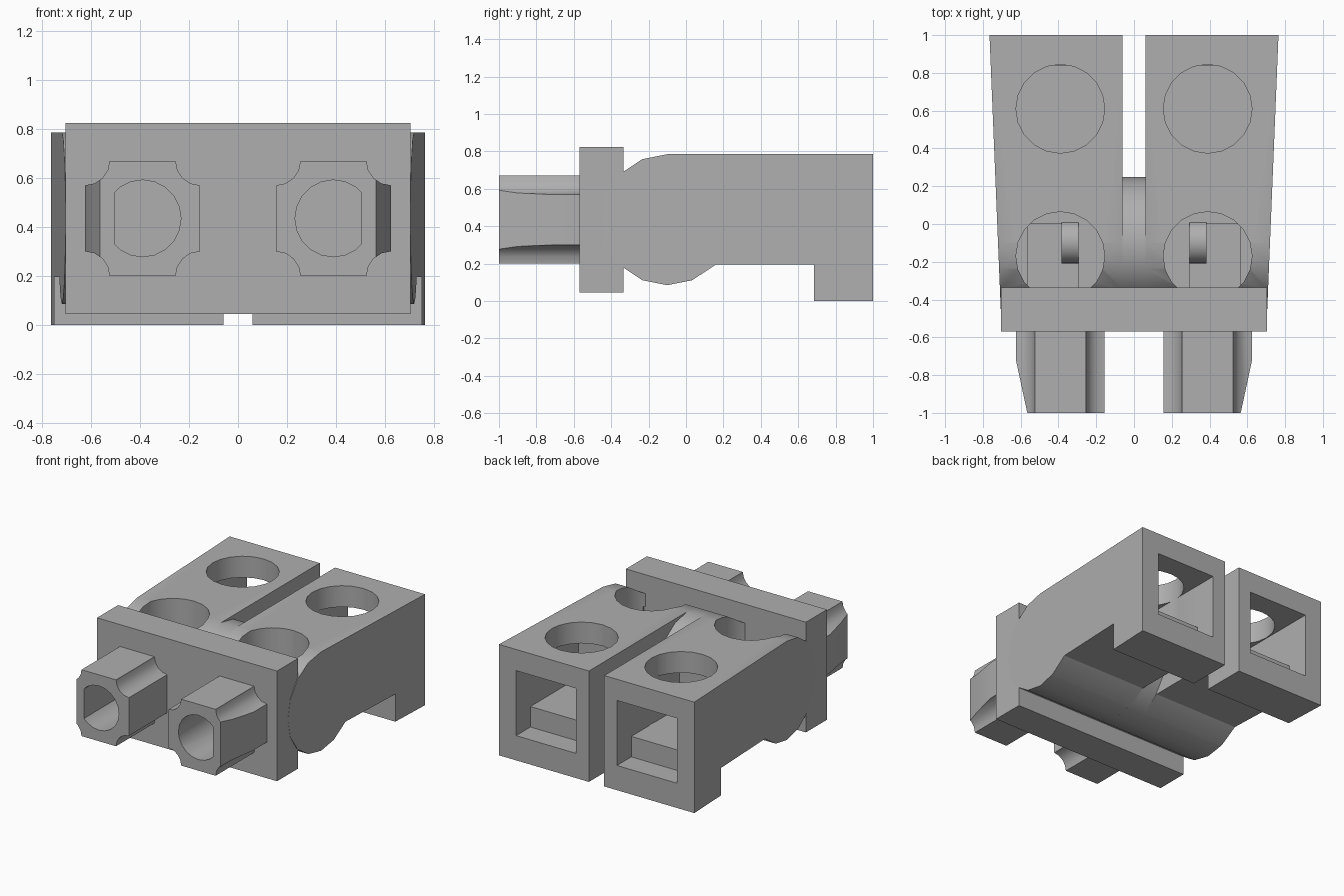
import bpy, bmesh, math
from mathutils import Matrix, Vector

if "Cube" in bpy.data.objects:
    bpy.data.objects.remove(bpy.data.objects["Cube"])

grey = bpy.data.materials.new("plain_grey")
grey.use_nodes = True
grey.diffuse_color = (0.43, 0.43, 0.43, 1)
grey.node_tree.nodes["Principled BSDF"].inputs["Base Color"].default_value = (0.43, 0.43, 0.43, 1)

AXIS_Y, AXIS_Z, RADIUS = -0.10, 0.435, 0.35
PORT_X = 0.39


def finish(name, bm):
    bmesh.ops.recalc_face_normals(bm, faces=bm.faces)
    mesh = bpy.data.meshes.new(name)
    bm.to_mesh(mesh)
    bm.free()
    mesh.materials.append(grey)
    ob = bpy.data.objects.new(name, mesh)
    bpy.context.collection.objects.link(ob)
    return ob


def box(name, x, y, z):
    bm = bmesh.new()
    bmesh.ops.create_cube(bm, size=1)
    for v in bm.verts:
        v.co = Vector([r[0] if c < 0 else r[1] for c, r in zip(v.co, (x, y, z))])
    return finish(name, bm)


def cylinder(name, centre, r, depth, axis, sides):
    bm = bmesh.new()
    turn = {"X": Matrix.Rotation(math.pi / 2, 4, "Y"),
            "Y": Matrix.Rotation(math.pi / 2, 4, "X"), "Z": Matrix()}[axis]
    bmesh.ops.create_cone(bm, cap_ends=True, segments=sides, radius1=r, radius2=r,
                          depth=depth, matrix=Matrix.Translation(centre) @ turn)
    return finish(name, bm)


def prism(name, points, start, end, place):
    """Extrude a 2D outline between two values; place maps (u, v, w) to a position."""
    bm = bmesh.new()
    rings = [[bm.verts.new(place(u, v, w)) for u, v in points] for w in (start, end)]
    bm.faces.new(rings[0])
    bm.faces.new(rings[1][::-1])
    n = len(points)
    for i in range(n):
        j = (i + 1) % n
        bm.faces.new((rings[0][i], rings[0][j], rings[1][j], rings[1][i]))
    return finish(name, bm)


def boolean(ob, cutter, operation="DIFFERENCE"):
    mod = ob.modifiers.new("cut", "BOOLEAN")
    mod.operation, mod.object, mod.solver = operation, cutter, "EXACT"
    bpy.context.view_layer.objects.active = ob
    bpy.ops.object.modifier_apply(modifier="cut")
    bpy.data.objects.remove(cutter)


def smooth(ob):
    bpy.ops.object.select_all(action="DESELECT")
    ob.select_set(True)
    bpy.context.view_layer.objects.active = ob
    bpy.ops.object.shade_smooth_by_angle(angle=math.radians(30))


def mirrored(ob, name):
    mesh = ob.data.copy()
    mesh.transform(Matrix.Scale(-1, 4, (1, 0, 0)))
    mesh.flip_normals()
    copy = bpy.data.objects.new(name, mesh)
    bpy.context.collection.objects.link(copy)
    smooth(ob)
    smooth(copy)


# Clamp housing: round nose, flat top, stepped foot, slightly flared outer wall
nose = [(AXIS_Y - RADIUS * math.sin(math.radians(22.5 * i)),
         AXIS_Z + RADIUS * math.cos(math.radians(22.5 * i))) for i in range(10)]
nose += [(0.034, 0.112), (0.16, 0.195)]
profile = [(1, 0.785)] + nose[:9] + nose[10:] + [(0.685, 0.195), (0.685, 0), (1, 0)]


def outer_wall(y):
    return 0.765 - 0.041 * (1 - y)


housing = prism("left_housing", profile, 0, 1,
                lambda y, z, w: (0.06 + w * (outer_wall(y) - 0.06), y, z))

# Wire entry from the back, with a raised inner floor
boolean(housing, box("cutter", (0.16, 0.63), (0.84, 1.1), (0.175, 0.635)))
boolean(housing, box("cutter", (0.16, 0.63), (0.30, 0.85), (0.32, 0.635)))
# Rear screw well
boolean(housing, cylinder("cutter", (PORT_X, 0.61, 0.62), 0.235, 0.6, "Z", 20))
# Front screw well with its rounded pocket
boolean(housing, cylinder("cutter", (PORT_X, -0.17, 0.70), 0.235, 0.5, "Z", 20))
boolean(housing, box("cutter", (0.295, 0.565), (-0.36, 0.0), (0.30, 0.6)))
mirrored(housing, "right_housing")

# Pivot lug inside the front well
lug = cylinder("left_lug", (0.34, AXIS_Y + 0.005, 0.40), 0.115, 0.09, "X", 24)
mirrored(lug, "right_lug")

# Barrel joining the two housings
smooth(cylinder("centre_barrel", (0, AXIS_Y, AXIS_Z), RADIUS, 0.14, "X", 16))

# Flange plate
box("flange_plate", (-0.705, 0.705), (-0.57, -0.335), (0.045, 0.825))

# Snout outline: square with scooped corners
HALF, SCOOP = 0.235, 0.1
outline = []
for k in range(4):
    corner = math.radians(45 + 90 * k)
    cx = math.copysign(HALF, math.cos(corner))
    cz = math.copysign(HALF, math.sin(corner))
    for step in (-1, -0.5, 0, 0.5, 1):
        a = corner + math.pi - step * math.pi / 4
        outline.append((PORT_X + cx + SCOOP * math.cos(a), AXIS_Z + cz + SCOOP * math.sin(a)))
snout = prism("left_snout", outline, -1, -0.56, lambda x, z, y: (x, y, z))

# Tapered outer cheek
boolean(snout, prism("cutter", [(0.625, -0.72), (0.5607, -1.02), (0.8, -1.02), (0.8, -0.72)],
                     0, 1, lambda x, y, z: (x, y, z)))
# Bore with a flat on its outer side
bore = cylinder("cutter", (PORT_X, -0.85, AXIS_Z), 0.157, 0.55, "Y", 20)
boolean(bore, box("flat", (0.505, 0.8), (-1.3, 0), (0, 1)))
boolean(snout, bore)
mirrored(snout, "right_snout")
